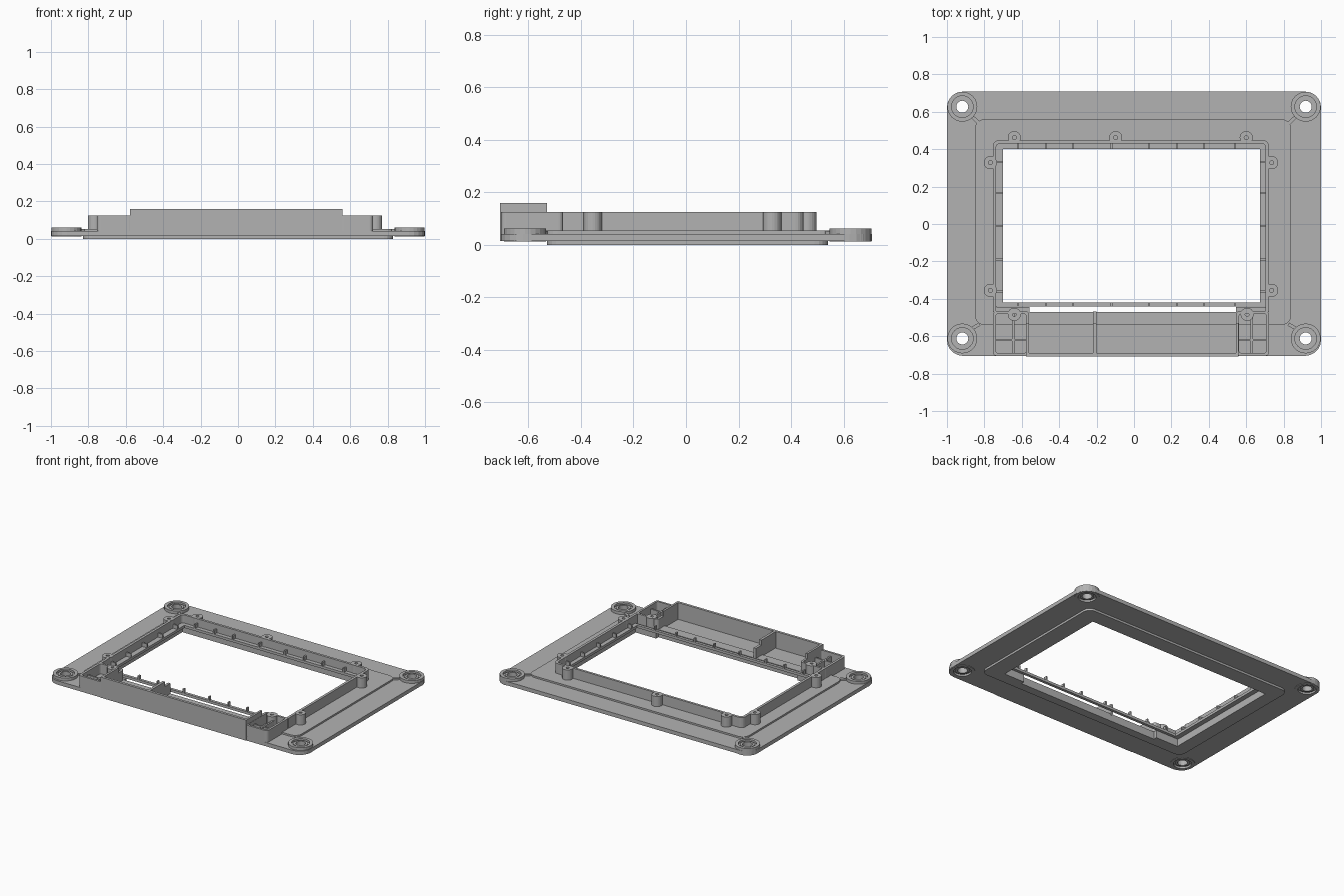
import bpy, bmesh, math
from mathutils import Vector

cube = bpy.data.objects.get("Cube")
if cube:
    bpy.data.objects.remove(cube, do_unlink=True)

grey = bpy.data.materials.new("plain_grey")
grey.use_nodes = True
COLOUR = (0.45, 0.45, 0.45, 1)
grey.diffuse_color = COLOUR
grey.node_tree.nodes["Principled BSDF"].inputs["Base Color"].default_value = COLOUR


def fillet(points, r, steps=5):
    """Round every corner of a closed outline."""
    pts = [Vector(p) for p in points]
    out = []
    for i, p in enumerate(pts):
        a = (pts[i - 1] - p).normalized() * r
        b = (pts[(i + 1) % len(pts)] - p).normalized() * r
        for k in range(steps + 1):
            t = k / steps * math.pi / 2
            out.append(p + a * (1 - math.sin(t)) + b * (1 - math.cos(t)))
    return out


def rect(x0, y0, x1, y1, r=0):
    pts = [(x0, y0), (x1, y0), (x1, y1), (x0, y1)]
    return fillet(pts, r) if r else pts


def circle(x, y, r, n=24):
    return [(x + r * math.cos(math.tau * i / n), y + r * math.sin(math.tau * i / n))
            for i in range(n)]


def slab(name, loops, z0, z1):
    """Extrude an outline, with any holes, between two heights."""
    curve = bpy.data.curves.new(name, 'CURVE')
    curve.dimensions = '2D'
    curve.fill_mode = 'BOTH'
    curve.extrude = (z1 - z0) / 2
    for loop in loops:
        s = curve.splines.new('POLY')
        s.points.add(len(loop) - 1)
        for pt, co in zip(s.points, loop):
            pt.co = (co[0], co[1], 0, 1)
        s.use_cyclic_u = True
    temp = bpy.data.objects.new(name + "_outline", curve)
    bpy.context.collection.objects.link(temp)
    graph = bpy.context.evaluated_depsgraph_get()
    mesh = bpy.data.meshes.new_from_object(temp.evaluated_get(graph))
    bpy.data.objects.remove(temp, do_unlink=True)
    bm = bmesh.new()
    bm.from_mesh(mesh)
    bmesh.ops.remove_doubles(bm, verts=bm.verts, dist=0.0002)
    bmesh.ops.translate(bm, verts=bm.verts, vec=(0, 0, (z0 + z1) / 2))
    bmesh.ops.recalc_face_normals(bm, faces=bm.faces)
    for f in bm.faces:
        f.smooth = False
    bm.to_mesh(mesh)
    bm.free()
    mesh.materials.clear()
    mesh.materials.append(grey)
    obj = bpy.data.objects.new(name, mesh)
    bpy.context.collection.objects.link(obj)
    return obj


def box(name, x0, y0, x1, y1, z0, z1):
    return slab(name, [rect(x0, y0, x1, y1)], z0, z1)


FLOOR, WALL, TALL = 0.05, 0.125, 0.16
FRONT = -0.705

# Window opening, widened at the front by a slot
opening = [(-0.735, -0.445), (-0.56, -0.445), (-0.56, -0.47), (0.545, -0.47),
           (0.545, -0.445), (0.705, -0.445), (0.705, 0.43), (-0.735, 0.43)]
pads = [(x, y) for x in (-0.918, 0.918) for y in (-0.612, 0.627)]

# Base plate with its upper and lower steps
slab("base_plate", [rect(-1, FRONT, 1, 0.708, 0.085), opening]
     + [circle(x, y, 0.065) for x, y in pads], 0.015, 0.042)
slab("upper_step", [rect(-0.85, -0.54, 0.84, 0.56, 0.05), opening], 0.042, 0.054)
slab("lower_step", [rect(-0.83, -0.53, 0.83, 0.54, 0.05), opening], 0, 0.015)

# Corner mounts: raised rim, recessed seat, and rib to the step
for x, y in pads:
    slab("mount_rim", [circle(x, y, 0.08), circle(x, y, 0.058)], 0.012, 0.062)
    slab("mount_seat", [circle(x, y, 0.06), circle(x, y, 0.032)], 0.025, 0.048)
    slab("mount_seat_lip", [circle(x, y, 0.046), circle(x, y, 0.032)], 0.02, 0.056)
    sx, sy = math.copysign(1, x), math.copysign(1, y)
    a = Vector((x - sx * 0.055, y - sy * 0.055))
    b = Vector((sx * 0.825, sy * 0.535))
    side = Vector((-(b - a).y, (b - a).x)).normalized() * 0.009
    slab("mount_rib", [[a + side, b + side, b - side, a - side]], 0.04, 0.052)

# Inner ledge around the window
slab("window_ledge", [rect(-0.74, -0.44, 0.71, 0.435), rect(-0.70, -0.42, 0.675, 0.402)],
     FLOOR, 0.068)

# Upright wall round three sides of the window
outer = fillet([(-0.755, -0.47), (0.722, -0.47), (0.722, 0.447), (-0.755, 0.447)], 0.03)
inner = rect(-0.737, -0.455, 0.704, 0.43, 0.02)
half = len(outer) // 2
slab("window_wall", [[(0.722, -0.47)] + outer[half:] + [(-0.755, -0.47), (-0.737, -0.47)]
                     + inner[half:][::-1] + [(0.704, -0.47)]], 0.045, WALL)

# Small ribs on the ledge
for x in (-0.62, -0.47, -0.325, -0.12, 0.08, 0.23, 0.375, 0.54):
    box("ledge_rib", x - 0.005, 0.402, x + 0.005, 0.435, 0.06, 0.095)
    box("ledge_rib", x - 0.005, -0.44, x + 0.005, -0.42, 0.06, 0.095)
for y in (0.33, 0.165, -0.01, -0.19, -0.36):
    box("ledge_rib", -0.74, y - 0.005, -0.70, y + 0.005, 0.06, 0.095)
    box("ledge_rib", 0.675, y - 0.005, 0.71, y + 0.005, 0.06, 0.095)

# Screw bosses outside the wall
bosses = [(x, 0.462) for x in (-0.64, -0.098, 0.6)]
bosses += [(x, y) for x in (-0.768, 0.736) for y in (-0.355, 0.328)]
bosses += [(-0.64, -0.483), (0.605, -0.483)]
for x, y in bosses:
    slab("screw_boss", [circle(x, y, 0.035), circle(x, y, 0.011, 12)], FLOOR, WALL + 0.001)

# End cells of the front tray, each with crossed ribs
for x0, x1, mid in ((-0.755, -0.562, -0.645), (0.545, 0.722, 0.63)):
    slab("end_cell", [rect(x0, FRONT, x1, -0.465, 0.02),
                      rect(x0 + 0.017, FRONT + 0.015, x1 - 0.015, -0.48, 0.012)], 0.04, WALL)
    box("cell_rib", mid - 0.006, -0.695, mid + 0.006, -0.475, 0.04, 0.1)
    box("cell_rib", x0 + 0.01, -0.626, x1 - 0.01, -0.614, 0.04, 0.1)

# Tall middle of the front tray
box("tray_front_wall", -0.577, FRONT - 0.003, 0.56, -0.69, 0.015, TALL)
for x in (-0.577, 0.545):
    box("tray_end_wall", x, FRONT - 0.002, x + 0.015, -0.53, 0.045, TALL)
box("tray_divider", -0.218, -0.7, -0.2, -0.53, 0.045, TALL)
box("tray_divider_low", -0.218, -0.53, -0.2, -0.468, 0.045, WALL)
